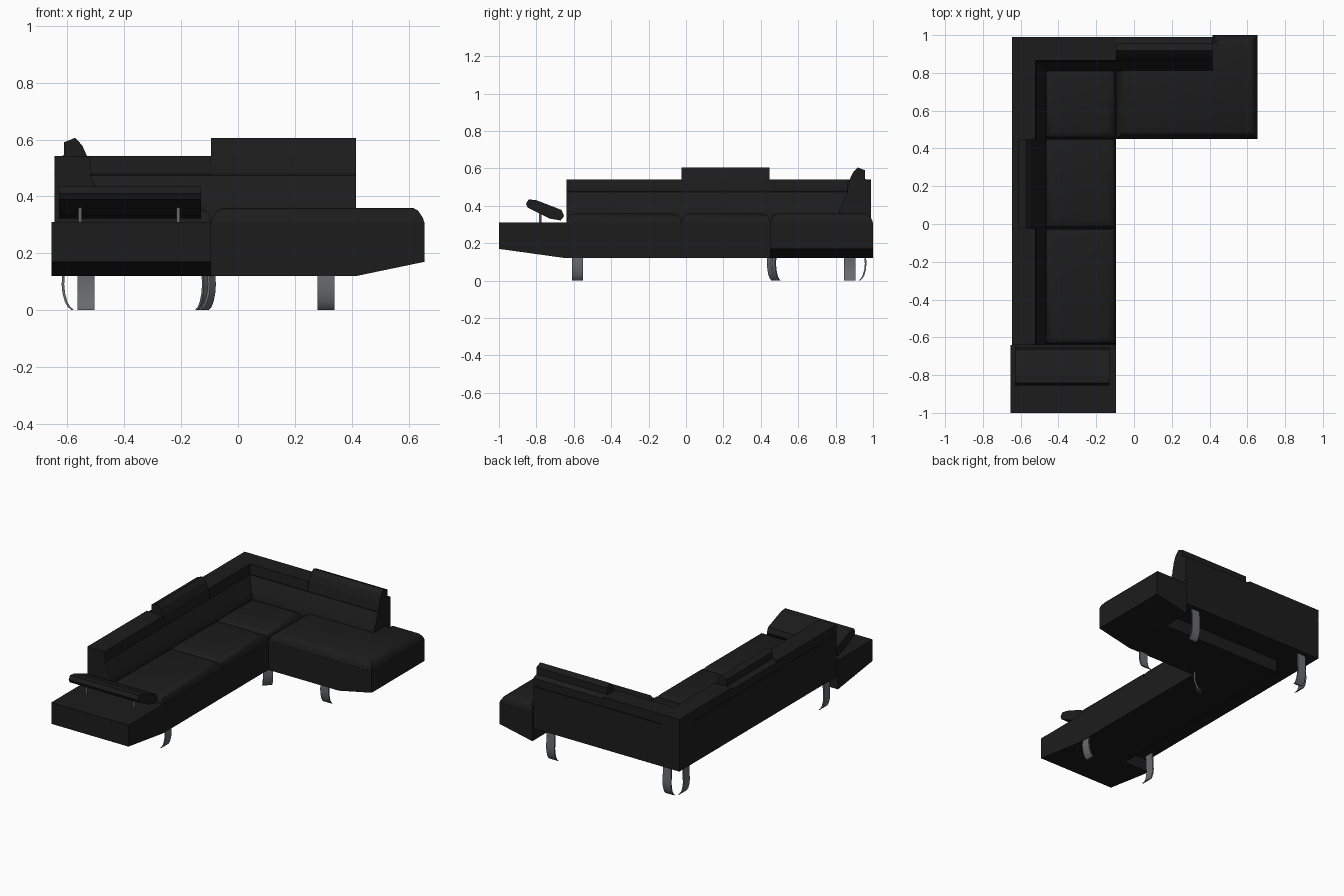
import bpy, bmesh, math
from mathutils import Vector

if "Cube" in bpy.data.objects:
    bpy.data.objects.remove(bpy.data.objects["Cube"])


def material(name, rgb):
    m = bpy.data.materials.new(name)
    m.diffuse_color = (*rgb, 1)
    m.use_nodes = True
    m.node_tree.nodes["Principled BSDF"].inputs["Base Color"].default_value = m.diffuse_color
    return m


BLACK = material("black leather", (0.0115, 0.0115, 0.0115))
METAL = material("grey metal", (0.14, 0.147, 0.153))


def finish(name, bm, mat, smooth=None):
    bmesh.ops.recalc_face_normals(bm, faces=bm.faces)
    me = bpy.data.meshes.new(name)
    bm.to_mesh(me)
    bm.free()
    me.materials.append(mat)
    ob = bpy.data.objects.new(name, me)
    bpy.context.collection.objects.link(ob)
    if smooth:
        bpy.ops.object.select_all(action='DESELECT')
        ob.select_set(True)
        bpy.context.view_layer.objects.active = ob
        bpy.ops.object.shade_smooth_by_angle(angle=math.radians(smooth))
    return ob


def loft(name, rings, mat, smooth=None):
    """Skin closed rings of points and cap both ends."""
    bm = bmesh.new()
    vs = [[bm.verts.new(p) for p in r] for r in rings]
    n = len(vs[0])
    for a, b in zip(vs, vs[1:]):
        for i in range(n):
            bm.faces.new((a[i], a[(i + 1) % n], b[(i + 1) % n], b[i]))
    bm.faces.new(vs[0])
    bm.faces.new(vs[-1])
    return finish(name, bm, mat, smooth)


def prism(name, axis, profile, a, b, mat=BLACK, smooth=None):
    """Extrude a (horizontal, z) profile along x or y."""
    def pt(p, t):
        return (t, p[0], p[1]) if axis == 'x' else (p[0], t, p[1])
    return loft(name, [[pt(p, t) for p in profile] for t in (a, b)], mat, smooth)


def cushion(name, x0, x1, y0, y1, steps):
    """Seat pad with soft shoulders: steps are (inset, height)."""
    rings = [[(x0 + d, y0 + d, z), (x1 - d, y0 + d, z), (x1 - d, y1 - d, z), (x0 + d, y1 - d, z)]
             for d, z in steps]
    loft(name, rings, BLACK, 35)


# base frames under the seats only, with undersides tapering at both free ends
prism("long_base_front", 'x', [(-1, .17), (-1, .31), (-.64, .31), (-.64, .12)], -.655, -.095)
prism("long_base", 'x', [(-.64, .12), (-.64, .31), (.805, .31), (.805, .12)], -.465, -.095)
prism("short_base", 'y', [(-.095, .12), (-.095, .31), (.42, .31), (.42, .12)], .45, .805)
prism("short_base_end", 'y', [(.415, .12), (.415, .31), (.655, .31), (.655, .17)], .45, 1)

# seat cushions
pad = [(0, .305), (.006, .335), (.02, .352), (.045, .36)]
for i, (y0, y1) in enumerate([(-.64, -.025), (-.025, .45), (.45, .82)]):
    cushion(f"seat_cushion_{i + 1}", -.475, -.095, y0, y1, pad)
soft = [(0, .305), (.005, .325), (.022, .35), (.04, .36)]
cushion("chaise_cushion", -.095, .655, .45, .97, soft)
cushion("chaise_end_cushion", .415, .655, .6, 1, soft)

# backrests, raised clear of the base: profile as (distance from outer face, z)
BACK = [(0, .2), (0, .476), (.125, .476), (.146, .43), (.165, .39), (.18, .35), (.18, .2)]
LOW_ROLL = [(.004, .474), (0, .482), (0, .542), (.124, .542), (.13, .482), (.126, .474)]
HEADREST = [(.004, .474), (0, .482), (0, .53), (.033, .545), (.033, .59), (.072, .606),
            (.097, .58), (.115, .54), (.128, .482), (.126, .474)]


def left(profile):
    return [(-.645 + d, z) for d, z in profile]


def rear(profile):
    return [(.99 - d, z) for d, z in profile]


prism("left_back", 'y', left(BACK), -.64, .99, smooth=30)
prism("rear_back", 'x', rear(BACK), -.645, .415, smooth=30)
prism("left_top_roll", 'y', left(LOW_ROLL), -.64, -.025)
prism("left_headrest", 'y', left(HEADREST), -.025, .447)
prism("left_corner_roll", 'y', left(LOW_ROLL), .447, .99)
prism("rear_top_roll", 'x', rear(LOW_ROLL), -.645, -.095)
prism("rear_headrest", 'x', rear(HEADREST), -.095, .415)

# tilted armrest pad on two thin posts
prism("armrest_pad", 'x', [(-.855, .41), (-.842, .435), (-.80, .43), (-.665, .378), (-.652, .345),
                           (-.67, .322), (-.73, .332), (-.845, .39)], -.63, -.13)
for i, x in enumerate((-.555, -.21)):
    ring = [(x + .007 * math.cos(k * math.pi / 4), -.78 + .007 * math.sin(k * math.pi / 4))
            for k in range(8)]
    loft(f"armrest_post_{i + 1}", [[(*p, z) for p in ring] for z in (.30, .37)], METAL, 50)

# curved metal strip legs: position of top, inward direction
LEGS = [("left_front_leg", -.62, -.58, 0), ("right_front_leg", -.097, -.58, 180),
        ("left_rear_leg", -.62, .875, 0), ("corner_rear_leg", -.535, .965, -90),
        ("chaise_rear_leg", .31, .965, -90), ("chaise_front_leg", .31, .452, 90),
        ("inner_corner_leg", -.099, .454, 135)]
CURVE = [(.002, .122), (0, .09), (.003, .06), (.011, .03), (.021, .012), (.035, 0)]
for name, x, y, ang in LEGS:
    d = Vector((math.cos(math.radians(ang)), math.sin(math.radians(ang)), 0))
    s = Vector((-d.y, d.x, 0)) * .03
    rings = []
    outer = name.split("_")[1] == "rear" or name == "left_front_leg"
    # legs under the raised backrests reach further up
    for o, z in ([(.006, .205)] if outer else []) + CURVE:
        c = Vector((x, y, z)) + d * o
        t = d * .009
        rings.append([c + s, c - s, c - s + t, c + s + t])
    loft(name, rings, METAL, 40)
